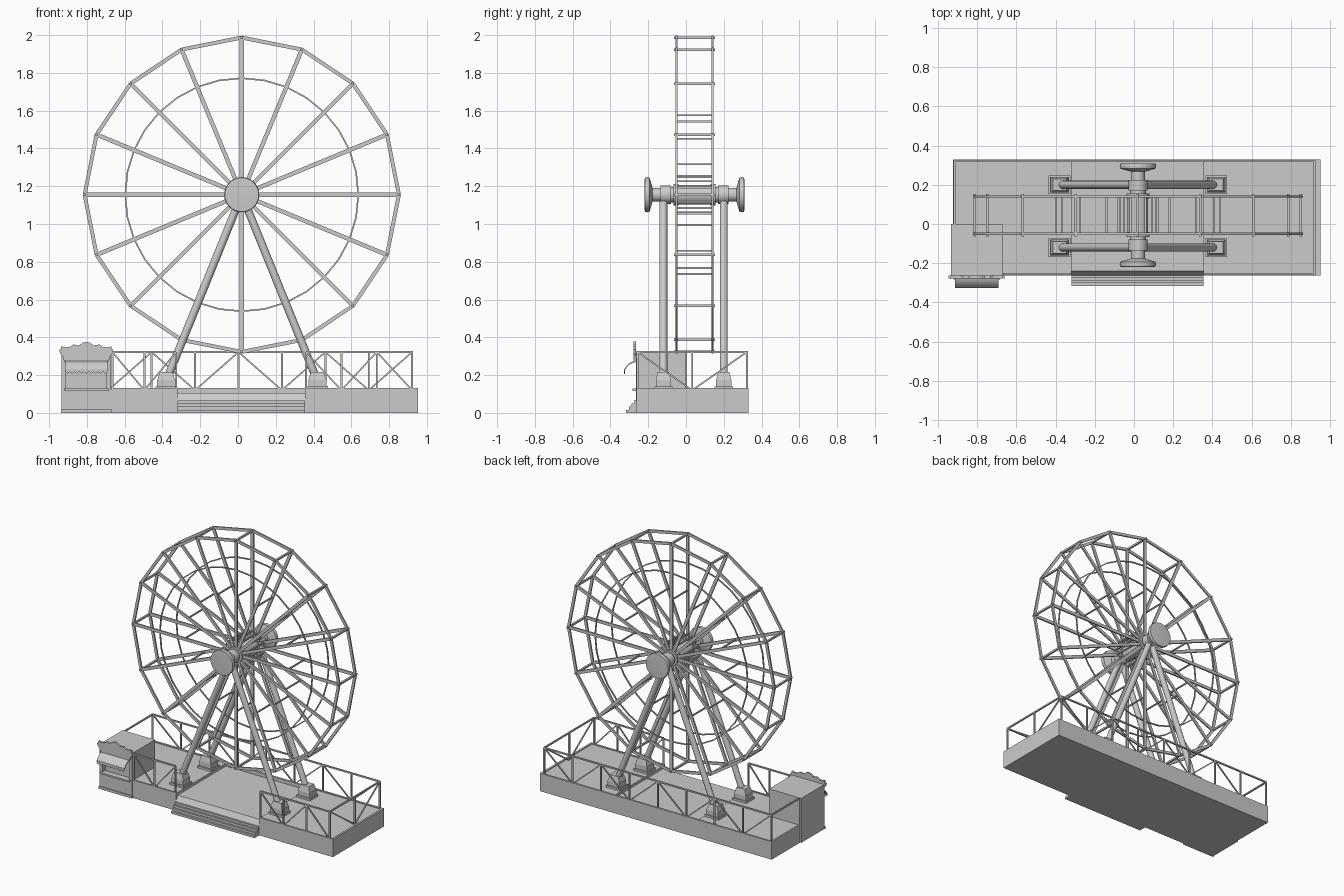
import bpy, bmesh, math
from mathutils import Vector, Matrix

if "Cube" in bpy.data.objects:
    bpy.data.objects.remove(bpy.data.objects["Cube"])

CX, CY, CZ, R = 0.02, 0.045, 1.155, 0.832
YS = (-0.05, 0.14)          # the two wheel planes
LEGY = (-0.12, 0.20)        # the two support planes


def finish(bm, name, smooth=False):
    bmesh.ops.recalc_face_normals(bm, faces=bm.faces)
    me = bpy.data.meshes.new(name)
    bm.to_mesh(me)
    bm.free()
    ob = bpy.data.objects.new(name, me)
    bpy.context.collection.objects.link(ob)
    if smooth:
        bpy.ops.object.select_all(action='DESELECT')
        ob.select_set(True)
        bpy.context.view_layer.objects.active = ob
        bpy.ops.object.shade_smooth_by_angle(angle=math.radians(35))
    return ob


def box(bm, x0, x1, y0, y1, z0, z1):
    m = Matrix.Translation(((x0 + x1) / 2, (y0 + y1) / 2, (z0 + z1) / 2))
    bmesh.ops.create_cube(bm, size=1, matrix=m @ Matrix.Diagonal((x1 - x0, y1 - y0, z1 - z0, 1)))


def bar(bm, a, b, w, d=None, sides=4):
    """Square bar (or round, if sides > 4) from a to b; d is the depth along y."""
    a, b = Vector(a), Vector(b)
    z = (b - a).normalized()
    y = Vector((0, 1, 0)) if abs(z.y) < 0.9 else Vector((1, 0, 0))
    x = y.cross(z).normalized()
    y = z.cross(x)
    m = Matrix((x, y, z)).transposed().to_4x4()
    m.translation = (a + b) / 2
    L = (b - a).length
    if sides == 4:
        bmesh.ops.create_cube(bm, size=1, matrix=m @ Matrix.Diagonal((w, d or w, L, 1)))
    else:
        bmesh.ops.create_cone(bm, cap_ends=True, segments=sides, radius1=w / 2,
                              radius2=w / 2, depth=L, matrix=m)


def lathe(bm, prof, n=32):
    """Revolve (y, r) points round the axle."""
    rings = [[bm.verts.new((CX + r * math.cos(2 * math.pi * i / n), y,
                            CZ + r * math.sin(2 * math.pi * i / n))) for i in range(n)] for y, r in prof]
    for p, q in zip(rings, rings[1:]):
        for i in range(n):
            bm.faces.new((p[i], p[(i + 1) % n], q[(i + 1) % n], q[i]))
    bm.faces.new(rings[0])
    bm.faces.new(rings[-1])


def prism(bm, pts, p0, p1, axis):
    """Extrude a profile along x (yz points) or y (xz points)."""
    f = (lambda p, t: (t, p[0], p[1])) if axis == 'x' else (lambda p, t: (p[0], t, p[1]))
    a = [bm.verts.new(f(p, p0)) for p in pts]
    b = [bm.verts.new(f(p, p1)) for p in pts]
    bm.faces.new(a)
    bm.faces.new(b)
    for i in range(len(pts)):
        j = (i + 1) % len(pts)
        bm.faces.new((a[i], a[j], b[j], b[i]))


def polar(r, i, n, y):
    t = 2 * math.pi * i / n
    return (CX + r * math.cos(t), y, CZ + r * math.sin(t))


# wheel: spokes, outer rim, inner ring, cross bars
spokes, rim, ring, cross = (bmesh.new() for _ in range(4))
for y in YS:
    for i in range(16):
        bar(spokes, polar(0.04, i, 16, y), polar(R, i, 16, y), 0.022, 0.011)
        bar(rim, polar(R, i, 16, y), polar(R, i + 1, 16, y), 0.02, 0.011)
    for i in range(32):
        bar(ring, polar(0.617, i, 32, y), polar(0.617, i + 1, 32, y), 0.008)
for i in range(16):
    for r, w in ((R, 0.013), (0.42, 0.009), (0.1, 0.009)):
        e = 0.014 if r == R else 0
        bar(cross, polar(r, i, 16, YS[0] - e), polar(r, i, 16, YS[1] + e), w)
finish(spokes, "wheel_spokes")
finish(rim, "wheel_rim")
finish(ring, "wheel_inner_ring")
finish(cross, "wheel_cross_bars")

# axle, drum and domed end discs
bm = bmesh.new()
half = [(0.265, 0.060), (0.263, 0.090), (0.250, 0.093), (0.238, 0.090), (0.226, 0.050),
        (0.222, 0.036), (0.180, 0.036), (0.180, 0.048), (0.125, 0.048), (0.125, 0.040),
        (0.112, 0.040), (0.112, 0.058), (0.085, 0.058), (0.085, 0.052)]
lathe(bm, [(CY - y, r) for y, r in half] + [(CY + y, r) for y, r in reversed(half)])
finish(bm, "axle_hub", True)

# support legs and stepped feet
legs, feet = bmesh.new(), bmesh.new()
for y in LEGY:
    for s in (-1, 1):
        x = CX + s * 0.40
        bar(legs, (CX, y, CZ), (x + s * 0.008, y, 0.15), 0.042, sides=16)
        box(feet, x - 0.056, x + 0.056, y - 0.048, y + 0.048, 0.09, 0.14)
        box(feet, x - 0.048, x + 0.048, y - 0.040, y + 0.040, 0.13, 0.175)
        m = Matrix.Translation((x, y, 0.195)) @ Matrix.Diagonal((1.1, 0.95, 1, 1)) @ Matrix.Rotation(math.pi / 4, 4, 'Z')
        bmesh.ops.create_cone(feet, cap_ends=True, segments=4, radius1=0.060,
                              radius2=0.044, depth=0.042, matrix=m)
finish(legs, "support_legs", True)
finish(feet, "leg_feet")

# platform: two side decks, lower middle deck with front steps, curb
bm = bmesh.new()
for x0, x1 in ((-0.925, -0.32), (0.355, 0.952)):
    box(bm, x0, x1, -0.262, 0.33, 0, 0.125)
finish(bm, "side_decks")
bm = bmesh.new()
prism(bm, [(0.33, 0), (0.33, 0.105), (-0.24, 0.105), (-0.262, 0.066), (-0.274, 0.066),
           (-0.274, 0.050), (-0.288, 0.050), (-0.288, 0.033), (-0.302, 0.033),
           (-0.302, 0.016), (-0.317, 0.016), (-0.317, 0)], -0.32, 0.355, 'x')
finish(bm, "middle_deck_steps")
bm = bmesh.new()
box(bm, -0.925, 0.952, 0.316, 0.33, 0.1, 0.131)
box(bm, 0.938, 0.952, -0.262, 0.33, 0.12, 0.131)
box(bm, -0.925, -0.911, 0, 0.33, 0.12, 0.131)
box(bm, -0.67, -0.32, -0.262, -0.250, 0.12, 0.131)
box(bm, 0.355, 0.952, -0.262, -0.250, 0.12, 0.131)
finish(bm, "platform_curb")

# railings: posts, top rail and alternating braces
bm = bmesh.new()
for a, b, n in (((-0.917, 0.322), (0.922, 0.322), 8), ((0.922, -0.256), (0.922, 0.322), 2),
                ((0.36, -0.256), (0.922, -0.256), 3), ((-0.665, -0.256), (-0.327, -0.256), 2),
                ((-0.917, 0.0), (-0.917, 0.322), 1)):
    a, b = Vector((*a, 0.12)), Vector((*b, 0.12))
    up = Vector((0, 0, 0.202))
    bar(bm, a + up, b + up, 0.010)
    for i in range(n + 1):
        p = a.lerp(b, i / n)
        bar(bm, p, p + up, 0.010)
        if i < n and n > 1:
            q = a.lerp(b, (i + 1) / n)
            if i % 2:
                p, q = q, p
            bar(bm, p + up, q, 0.008)
finish(bm, "railings")

# ticket booth: walls with a window opening in front
bm = bmesh.new()
x0, x1 = -0.934, -0.672
box(bm, x0, x1, -0.235, 0, 0, 0.325)
box(bm, x0, x1, -0.266, -0.235, 0, 0.125)
box(bm, x0, x1, -0.266, -0.235, 0.275, 0.325)
box(bm, x0, x0 + 0.024, -0.266, -0.235, 0.125, 0.275)
box(bm, x1 - 0.024, x1, -0.266, -0.235, 0.125, 0.275)
finish(bm, "booth")
bm = bmesh.new()
box(bm, x0 + 0.012, x1 - 0.012, -0.284, -0.262, 0.117, 0.129)
box(bm, x0 - 0.004, x1 + 0.004, -0.274, -0.262, 0, 0.018)
finish(bm, "booth_counter_and_skirt")

# wavy facade board above the window
bm = bmesh.new()
c = (x0 + x1) / 2
right = [(0.118, 0.276), (0.126, 0.300), (0.140, 0.318), (0.143, 0.334), (0.132, 0.336),
         (0.134, 0.352), (0.108, 0.347), (0.086, 0.350), (0.070, 0.362), (0.040, 0.357),
         (0.018, 0.372), (0, 0.377)]
prism(bm, [(c + x, z) for x, z in right] + [(c - x, z) for x, z in reversed(right[:-1])],
      -0.278, -0.264, 'y')
finish(bm, "booth_facade")

# awning with a scalloped hanging edge
bm = bmesh.new()
arc = [(-0.264, 0.276), (-0.288, 0.270), (-0.310, 0.256), (-0.326, 0.232)]
prism(bm, arc + [(y + 0.003, z - 0.006) for y, z in reversed(arc)], c - 0.112, c + 0.112, 'x')
n = 9
edge = [(c - 0.112 + 0.224 * i / (2 * n), 0.218 if i % 2 == 0 else 0.207) for i in range(2 * n + 1)]
prism(bm, edge + [(c + 0.112, 0.233), (c - 0.112, 0.233)], -0.328, -0.323, 'y')
finish(bm, "booth_awning", True)
